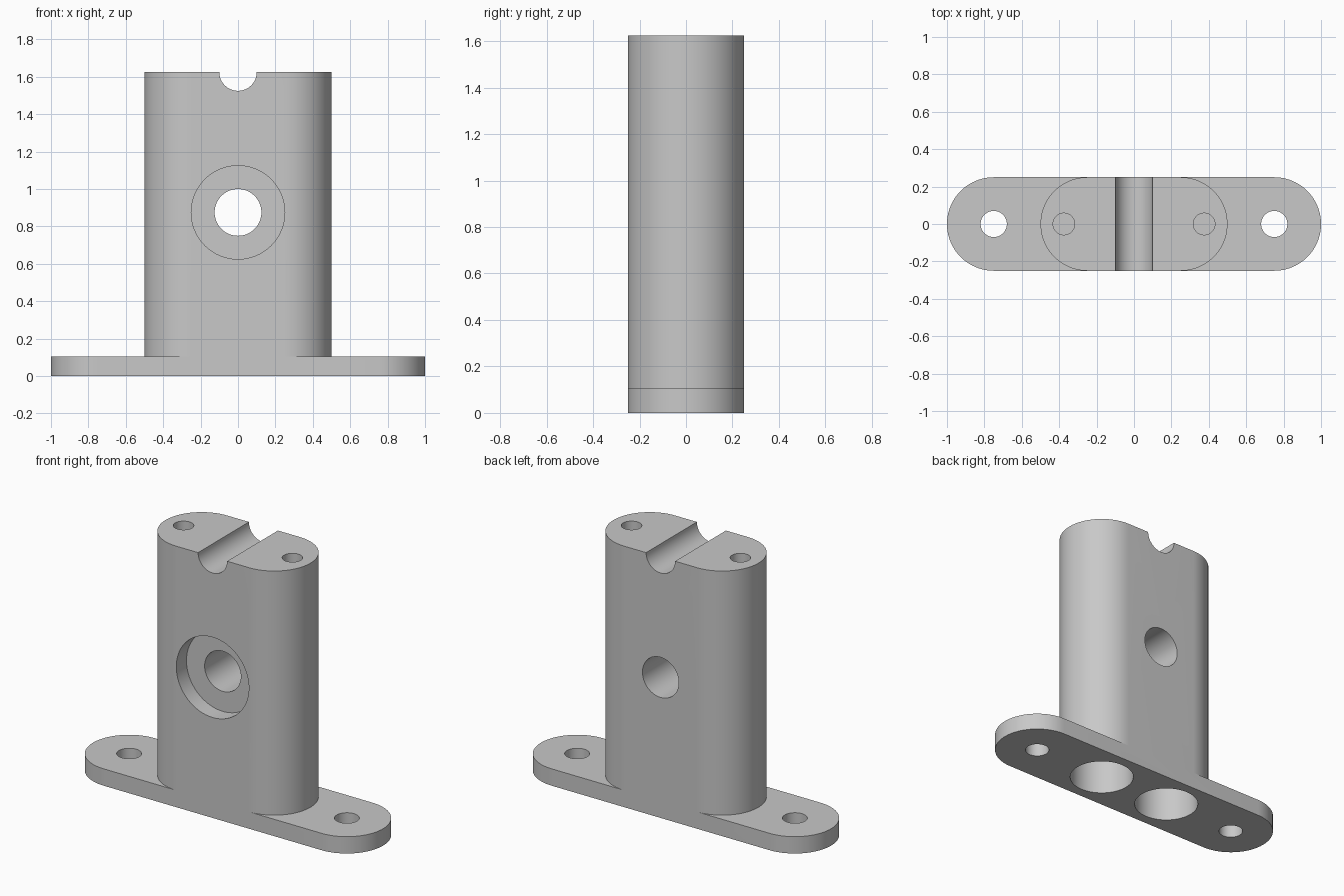
import bpy
import bmesh
from math import cos, sin, pi, radians

old = bpy.data.objects.get("Cube")
if old:
    bpy.data.objects.remove(old, do_unlink=True)

grey = bpy.data.materials.new("plain grey")
grey.use_nodes = True
colour = (0.58, 0.58, 0.58, 1)
grey.diffuse_color = colour
grey.node_tree.nodes["Principled BSDF"].inputs["Base Color"].default_value = colour

RADIUS = 0.25      # half the depth of plate and post
HEIGHT = 1.625
BORE_Z = 0.875


def slab(name, half_length, height, steps=40):
    """Upright solid with a round-ended outline."""
    bm = bmesh.new()
    outline = []
    for side in (1, -1):
        for i in range(steps + 1):
            a = -pi / 2 + pi * i / steps
            x = half_length - RADIUS + RADIUS * cos(a)
            outline.append(bm.verts.new((side * x, side * RADIUS * sin(a), 0)))
    face = bm.faces.new(outline)
    top = bmesh.ops.extrude_face_region(bm, geom=[face])["geom"]
    moved = [v for v in top if isinstance(v, bmesh.types.BMVert)]
    bmesh.ops.translate(bm, verts=moved, vec=(0, 0, height))
    bmesh.ops.recalc_face_normals(bm, faces=bm.faces)
    mesh = bpy.data.meshes.new(name)
    bm.to_mesh(mesh)
    bm.free()
    mesh.materials.append(grey)
    obj = bpy.data.objects.new(name, mesh)
    bpy.context.collection.objects.link(obj)
    return obj


def rod(name, radius, start, end, x=0, z=None):
    """Cutter along z, or along y when a height z is given."""
    middle = (start + end) / 2
    along_y = z is not None
    bpy.ops.mesh.primitive_cylinder_add(
        vertices=64, radius=radius, depth=end - start,
        location=(x, middle, z) if along_y else (x, 0, middle),
        rotation=(radians(90) if along_y else 0, 0, 0))
    obj = bpy.context.object
    obj.name = name
    obj.data.materials.append(grey)
    obj.hide_render = True
    return obj


def combine(target, tool, operation):
    mod = target.modifiers.new(tool.name, "BOOLEAN")
    mod.operation = operation
    mod.solver = "EXACT"
    mod.object = tool
    bpy.context.view_layer.objects.active = target
    bpy.ops.object.modifier_apply(modifier=mod.name)
    bpy.data.objects.remove(tool, do_unlink=True)


# Base plate fused with the upright post
bracket = slab("mounting_bracket", 1.0, 0.105)
combine(bracket, slab("post", 0.5, HEIGHT), "UNION")

# Bore with a front counterbore, and the groove across the top
cutters = [
    rod("counterbore", 0.25, -0.4, -0.15, z=BORE_Z),
    rod("bore", 0.125, -0.5, 0.5, z=BORE_Z),
    rod("top_groove", 0.1, -0.5, 0.5, z=HEIGHT),
]

# Paired holes: plate mounting, top screws, underside pockets
for side in (-1, 1):
    cutters += [
        rod("mounting_hole", 0.07, -0.2, 0.3, x=side * 0.75),
        rod("screw_hole", 0.058, HEIGHT - 0.375, HEIGHT + 0.2, x=side * 0.375),
        rod("underside_pocket", 0.1875, -0.2, 0.5, x=side * 0.25),
    ]
for cutter in cutters:
    combine(bracket, cutter, "DIFFERENCE")

bpy.ops.object.select_all(action="DESELECT")
bracket.select_set(True)
bpy.context.view_layer.objects.active = bracket
bpy.ops.object.shade_smooth_by_angle(angle=radians(30))
